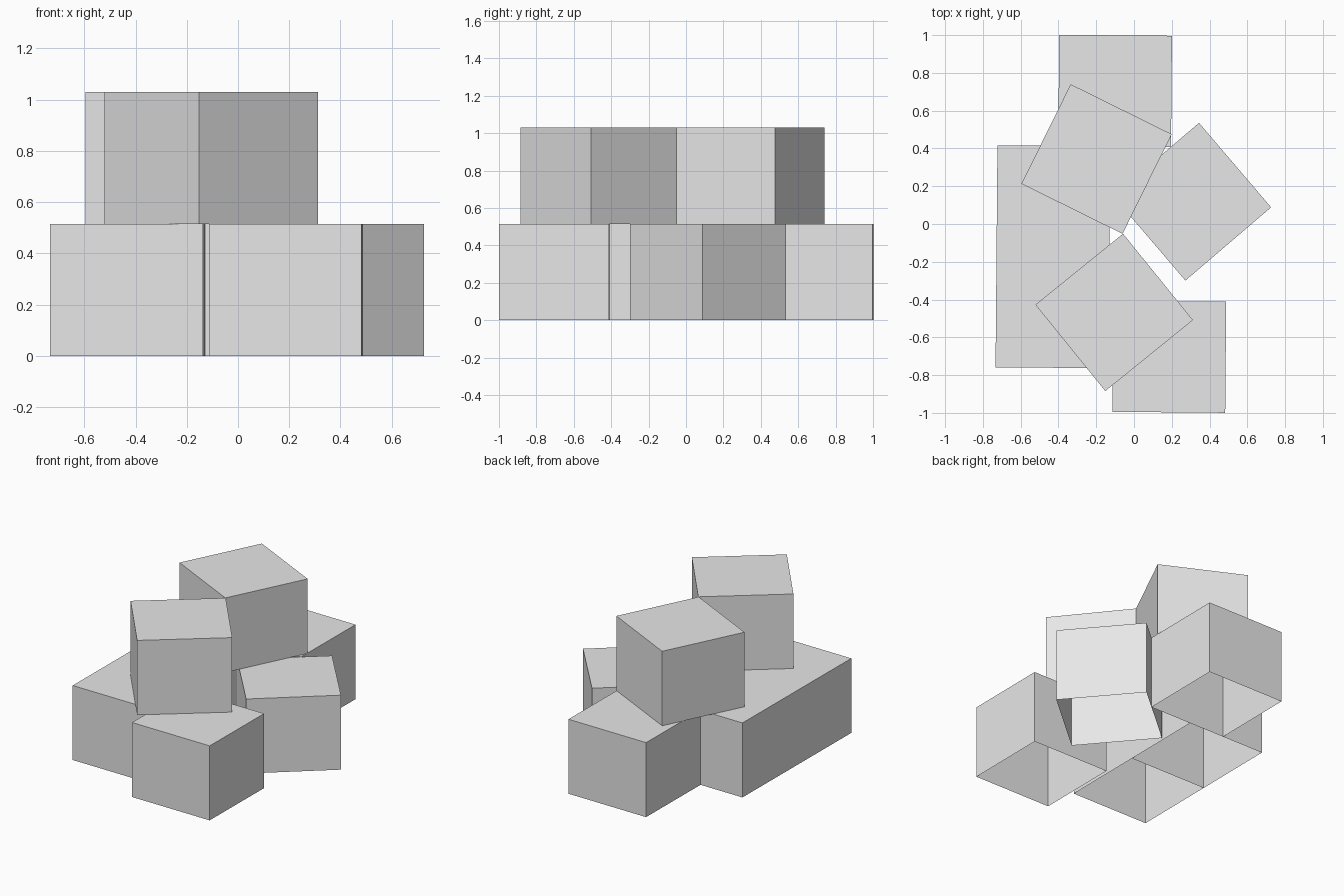
import bpy
import bmesh
from math import radians
from mathutils import Matrix

cube = bpy.data.objects.get("Cube")
if cube:
    bpy.data.objects.remove(cube, do_unlink=True)

WIDTH, DEPTH, HEIGHT = 0.597, 0.588, 0.515

grey = bpy.data.materials.new("light_grey")
grey.use_nodes = True
colour = (0.8, 0.8, 0.8, 1)
grey.diffuse_color = colour
grey.node_tree.nodes["Principled BSDF"].inputs["Base Color"].default_value = colour

# One shared crate: a box with an open underside
bm = bmesh.new()
bmesh.ops.create_cube(bm, size=1)
bottom = [f for f in bm.faces if f.normal.z < -0.5]
bmesh.ops.delete(bm, geom=bottom, context='FACES_ONLY')
bmesh.ops.transform(
    bm, verts=bm.verts,
    matrix=Matrix.Diagonal((WIDTH, DEPTH, HEIGHT, 1)) @ Matrix.Translation((0, 0, 0.5)))
crate_mesh = bpy.data.meshes.new("crate")
bm.to_mesh(crate_mesh)
bm.free()
crate_mesh.materials.append(grey)


def crate(name, x, y, level, turn):
    obj = bpy.data.objects.new(name, crate_mesh)
    obj.location = (x, y, level * HEIGHT)
    obj.rotation_euler.z = radians(turn)
    bpy.context.collection.objects.link(obj)


# Ground layer
crate("crate_back", -0.10, 0.705, 0, -0.5)
crate("crate_right_rear", -0.427, 0.12, 0, -0.5)
crate("crate_right_front", -0.432, -0.467, 0, -0.5)
crate("crate_front", 0.187, -0.703, 0, -0.5)
crate("crate_left", 0.308, 0.118, 0, 40.5)

# Upper layer
crate("crate_upper_back", -0.198, 0.344, 1, -26.3)
crate("crate_upper_front", -0.105, -0.468, 1, 39)
